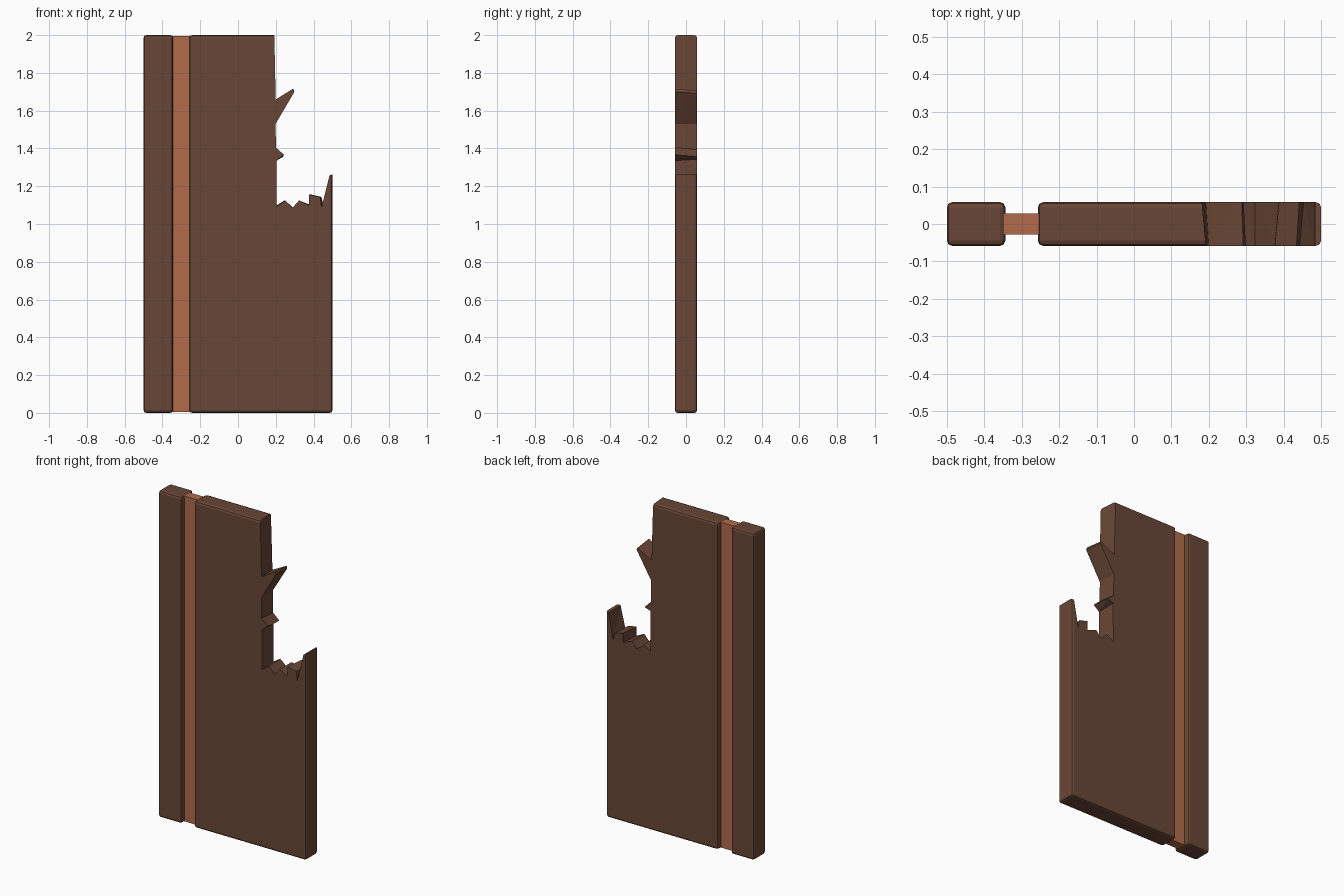
import bpy, bmesh

if "Cube" in bpy.data.objects:
    bpy.data.objects.remove(bpy.data.objects["Cube"])


def material(name, rgb):
    m = bpy.data.materials.new(name)
    m.diffuse_color = (*rgb, 1)
    m.use_nodes = True
    m.node_tree.nodes["Principled BSDF"].inputs["Base Color"].default_value = m.diffuse_color
    return m


wood = material("dark_brown_wood", (0.14, 0.062, 0.037))
inlay = material("copper_inlay", (0.44, 0.147, 0.07))


def add_object(name, bm, mat):
    bmesh.ops.recalc_face_normals(bm, faces=bm.faces)
    me = bpy.data.meshes.new(name)
    bm.to_mesh(me)
    bm.free()
    me.materials.append(mat)
    ob = bpy.data.objects.new(name, me)
    bpy.context.collection.objects.link(ob)
    return ob


def box(name, x0, x1, depth, z0, z1, mat, bevel=0):
    bm = bmesh.new()
    bmesh.ops.create_cube(bm, size=1)
    for v in bm.verts:
        v.co = ((x0 + x1) / 2 + v.co.x * (x1 - x0),
                v.co.y * depth,
                (z0 + z1) / 2 + v.co.z * (z1 - z0))
    if bevel:
        bmesh.ops.bevel(bm, geom=bm.edges[:], offset=bevel, segments=2,
                        profile=0.5, affect='EDGES')
    return add_object(name, bm, mat)


# Narrow board, broad board and the recessed strip between them
box("narrow_board", -0.5, -0.344, 0.117, 0, 2, wood, 0.014)
panel = box("broken_board", -0.257, 0.5, 0.117, 0, 2, wood, 0.014)
box("inlay_strip", -0.347, -0.254, 0.055, 0.004, 1.996, inlay)

# Jagged break: front x, front z, back x shift, back z shift
BREAK = [
    (0.192, 2.05, -0.012, 0), (0.200, 1.66, -0.008, -0.005),
    (0.292, 1.717, -0.004, -0.012), (0.299, 1.70, -0.006, -0.008),
    (0.199, 1.53, -0.004, 0), (0.201, 1.405, -0.004, -0.012),
    (0.243, 1.368, -0.004, -0.012), (0.204, 1.335, -0.004, 0.008),
    (0.203, 1.09, -0.004, 0.005), (0.25, 1.125, -0.005, 0),
    (0.288, 1.085, 0.004, 0), (0.323, 1.125, 0, 0),
    (0.375, 1.10, 0.012, 0), (0.376, 1.156, 0.012, 0),
    (0.434, 1.143, 0.008, 0), (0.442, 1.088, 0.012, 0.006),
    (0.484, 1.257, 0, 0), (0.52, 1.268, 0, 0), (0.52, 2.05, 0, 0),
]
bm = bmesh.new()
front = [bm.verts.new((x, -0.065, z)) for x, z, dx, dz in BREAK]
back = [bm.verts.new((x + dx, 0.065, z + dz)) for x, z, dx, dz in BREAK]
bm.faces.new(front)
bm.faces.new(back[::-1])
for i in range(len(BREAK)):
    j = (i + 1) % len(BREAK)
    bm.faces.new((front[i], back[i], back[j], front[j]))
bmesh.ops.triangulate(bm, faces=bm.faces[:])
cutter = add_object("break_cutter", bm, wood)
cutter.hide_render = True

# Cut the break out of the broad board and drop the cutter
mod = panel.modifiers.new("break", 'BOOLEAN')
mod.operation = 'DIFFERENCE'
mod.solver = 'EXACT'
mod.object = cutter
bpy.context.view_layer.objects.active = panel
bpy.ops.object.modifier_apply(modifier=mod.name)
bpy.data.objects.remove(cutter)
